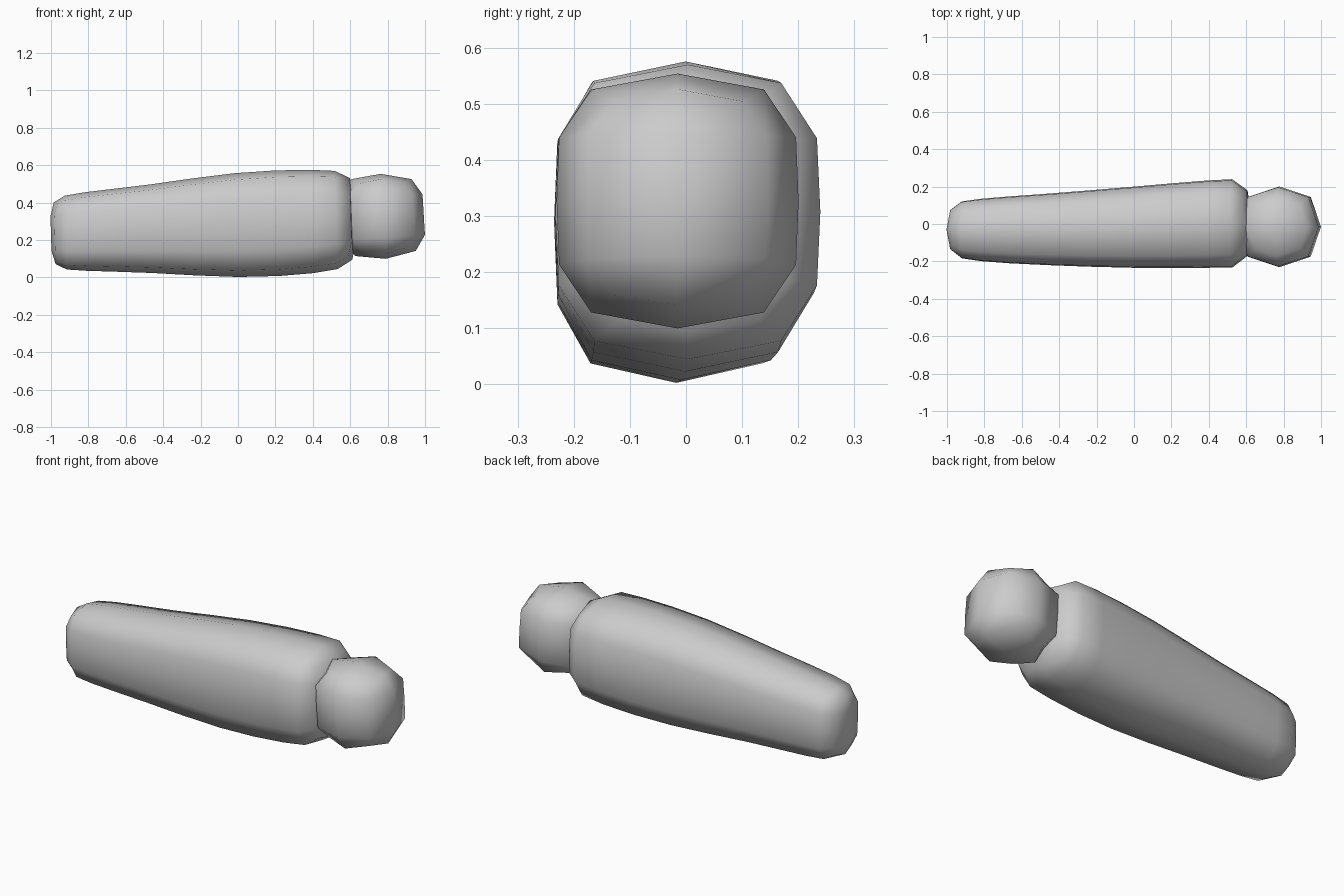
import bpy

if "Cube" in bpy.data.objects:
    bpy.data.objects.remove(bpy.data.objects["Cube"])

grey = bpy.data.materials.new("plain grey")
grey.use_nodes = True
colour = (0.6, 0.6, 0.6, 1)
grey.diffuse_color = colour
grey.node_tree.nodes["Principled BSDF"].inputs["Base Color"].default_value = colour


def rounded_bar(name, stations, squeeze, lean):
    """Loft six-point box sections along x, then round them by subdivision.
    Each station is x, y min, y max, z bottom, z top."""
    verts, faces = [], []
    for x, y0, y1, z0, z1 in stations:
        mid, half, zm = (y0 + y1) / 2, (y1 - y0) / 2, (z0 + z1) / 2
        for y, z in ((squeeze, z1), (1, zm), (squeeze, z0),
                     (-squeeze, z0), (-1, zm), (-squeeze, z1)):
            verts.append((x + lean * (zm - z), mid + y * half, z))
    # Side walls
    for s in range(len(stations) - 1):
        a, b = s * 6, s * 6 + 6
        for i in range(6):
            j = (i + 1) % 6
            faces.append((a + i, a + j, b + j, b + i))
    # End caps, each an upper and a lower quad
    e = len(verts) - 6
    faces += [(5, 4, 1, 0), (4, 3, 2, 1)]
    faces += [(e, e + 1, e + 4, e + 5), (e + 1, e + 2, e + 3, e + 4)]

    mesh = bpy.data.meshes.new(name)
    mesh.from_pydata(verts, [], faces)
    mesh.validate()
    mesh.materials.append(grey)
    mesh.shade_smooth()
    obj = bpy.data.objects.new(name, mesh)
    bpy.context.collection.objects.link(obj)
    sub = obj.modifiers.new("rounding", 'SUBSURF')
    sub.levels = sub.render_levels = 1
    sub.use_limit_surface = False
    return obj


# Long tapering segment
rounded_bar("long_segment", [
    (-1.00, -0.17, 0.11, 0.05, 0.42),
    (-0.84, -0.205, 0.14, 0.035, 0.455),
    (-0.48, -0.225, 0.165, 0.027, 0.493),
    (0.00, -0.242, 0.205, -0.004, 0.565),
    (0.42, -0.24, 0.243, 0.02, 0.58),
    (0.63, -0.238, 0.248, 0.07, 0.56)], 0.9, 0.03)

# Rounded knob at the wide end
rounded_bar("end_knob", [
    (0.56, -0.235, 0.205, 0.08, 0.555),
    (0.993, -0.235, 0.205, 0.12, 0.553)], 0.92, 0.06)
